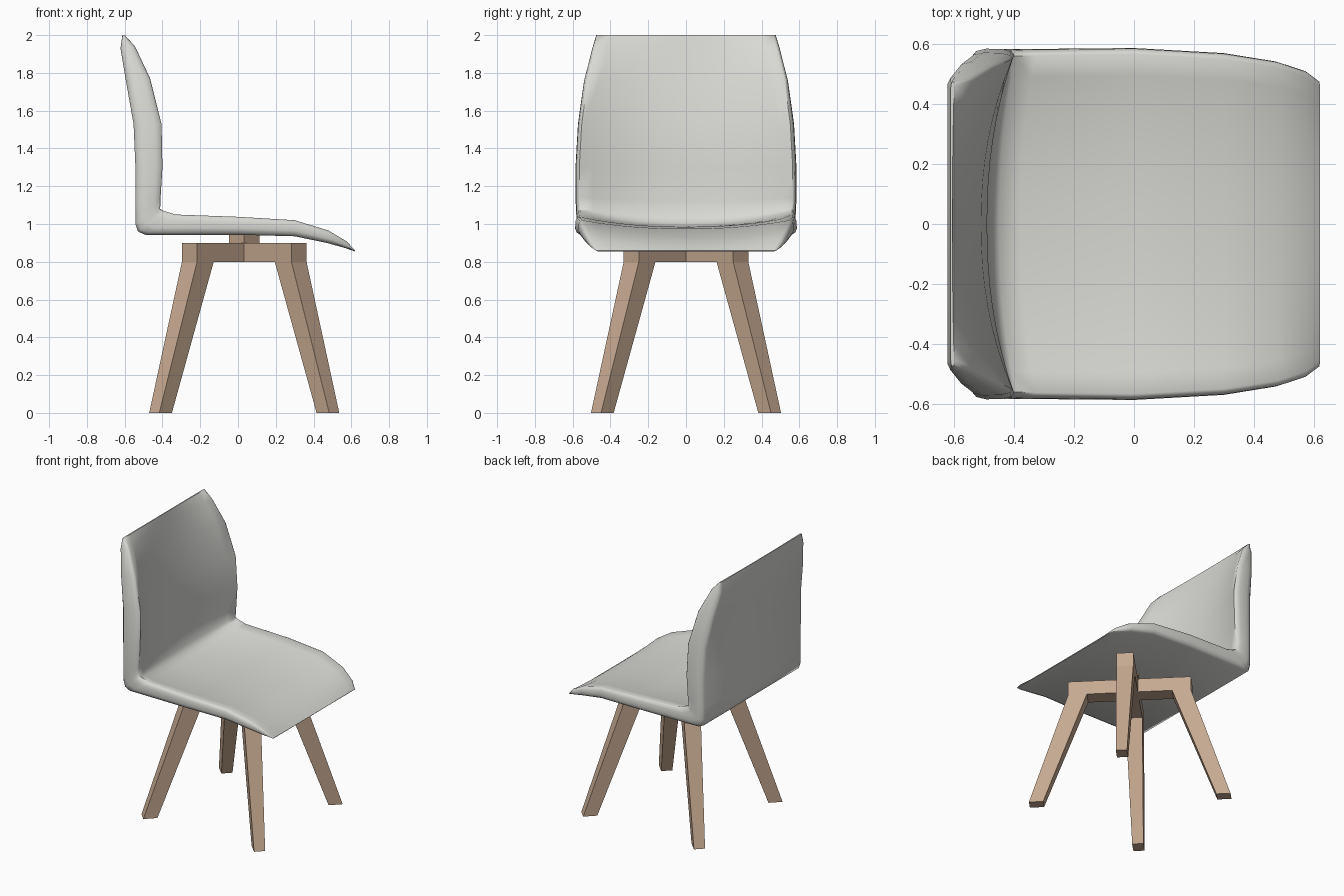
import bpy, bmesh, math
from mathutils import Vector

if "Cube" in bpy.data.objects:
    bpy.data.objects.remove(bpy.data.objects["Cube"])


def material(name, rgb):
    m = bpy.data.materials.new(name)
    m.diffuse_color = (*rgb, 1)
    m.use_nodes = True
    m.node_tree.nodes["Principled BSDF"].inputs["Base Color"].default_value = m.diffuse_color
    return m


GREY = material("light grey shell", (0.69, 0.69, 0.66))
WOOD = material("pale wood", (0.56, 0.395, 0.28))


def finish(bm, name, mat):
    bmesh.ops.recalc_face_normals(bm, faces=bm.faces)
    me = bpy.data.meshes.new(name)
    bm.to_mesh(me)
    bm.free()
    me.materials.append(mat)
    ob = bpy.data.objects.new(name, me)
    bpy.context.collection.objects.link(ob)
    return ob


# Seat shell: stations from the top of the back to the front lip
# outer x,z | raised rim x,z | dished middle x,z | half width
stations = [
    (-.612, 2.0, -.600, 2.0, -.606, 2.0, .475),
    (-.622, 1.93, -.545, 1.94, -.595, 1.95, .495),
    (-.592, 1.75, -.465, 1.77, -.560, 1.76, .540),
    (-.553, 1.53, -.405, 1.53, -.510, 1.53, .572),
    (-.543, 1.30, -.400, 1.30, -.490, 1.30, .585),
    (-.543, 1.10, -.410, 1.14, -.490, 1.12, .584),
    (-.543, 1.00, -.412, 1.08, -.475, 1.045, .580),
    (-.530, .960, -.395, 1.07, -.450, 1.005, .580),
    (-.490, .943, -.330, 1.05, -.380, .988, .583),
    (.000, .943, .000, 1.038, .000, .985, .587),
    (.300, .935, .300, 1.02, .300, .975, .570),
    (.470, .900, .480, .965, .480, .930, .542),
    (.570, .872, .575, .908, .575, .890, .510),
    (.617, .855, .620, .860, .620, .859, .475),
]
SIDES = [(.028, 0), (.008, .12), (0, .35), (.002, .75), (.009, .94)]  # rim: inset, height
N = 16


def section(st):
    O, E, M = [Vector((st[i], 0, st[i + 1])) for i in (0, 2, 4)]
    w = st[6]
    pts = []
    for sign in (-1, 1):
        rim = [O.lerp(E, f) + Vector((0, sign * (w - d), 0)) for d, f in SIDES]
        pts += rim[::-1] if sign < 0 else rim
    for i in range(N + 1):
        s = 1 - 2 * i / N
        pts.append(M.lerp(E, abs(s) ** 2.2) + Vector((0, s * (w - .02), 0)))
    return pts


bm = bmesh.new()
rings = [[bm.verts.new(p) for p in section(st)] for st in stations]
for a, b in zip(rings, rings[1:]):
    for i in range(len(a)):
        j = (i + 1) % len(a)
        bm.faces.new((a[i], a[j], b[j], b[i]))
bm.faces.new(rings[0])
bm.faces.new(rings[-1])
shell = finish(bm, "seat_shell", GREY)
bpy.context.view_layer.objects.active = shell
shell.select_set(True)
bpy.ops.object.shade_smooth_by_angle(angle=math.radians(50))
shell.select_set(False)

# Legs: each a beam arm plus a splayed tapering leg, on the diagonals
CX, HALF_TOP, HALF_FOOT = .033, .0565, .0375
outline = [(0, .9), (.285, .9), (.41, .9), (.41, .8), (.674, 0), (.579, 0), (.285, .8), (0, .8)]
panels = [(0, 1, 6, 7), (1, 2, 3, 6), (6, 3, 4, 5)]


def leg(name, angle):
    bm = bmesh.new()
    sides = []
    for sign in (-1, 1):
        row = []
        for r, z in outline:
            t = sign * (HALF_FOOT if z == 0 else HALF_TOP)
            row.append(bm.verts.new((CX + r * math.cos(angle) - t * math.sin(angle),
                                     r * math.sin(angle) + t * math.cos(angle), z)))
        sides.append(row)
        for p in panels:
            bm.faces.new([row[i] for i in p])
    n = len(outline)
    for i in range(n - 1):
        bm.faces.new((sides[0][i], sides[0][i + 1], sides[1][i + 1], sides[1][i]))
    finish(bm, name, WOOD)


for k, name in enumerate(("front_left_leg", "back_left_leg", "back_right_leg", "front_right_leg")):
    leg(name, math.pi / 4 + k * math.pi / 2)

# Square block joining the cross beams to the shell
bpy.ops.mesh.primitive_cube_add(size=1, location=(CX, 0, .925), rotation=(0, 0, math.pi / 4))
block = bpy.context.object
block.name = "mounting_block"
block.scale = (.113, .113, .05)
block.data.materials.append(WOOD)
